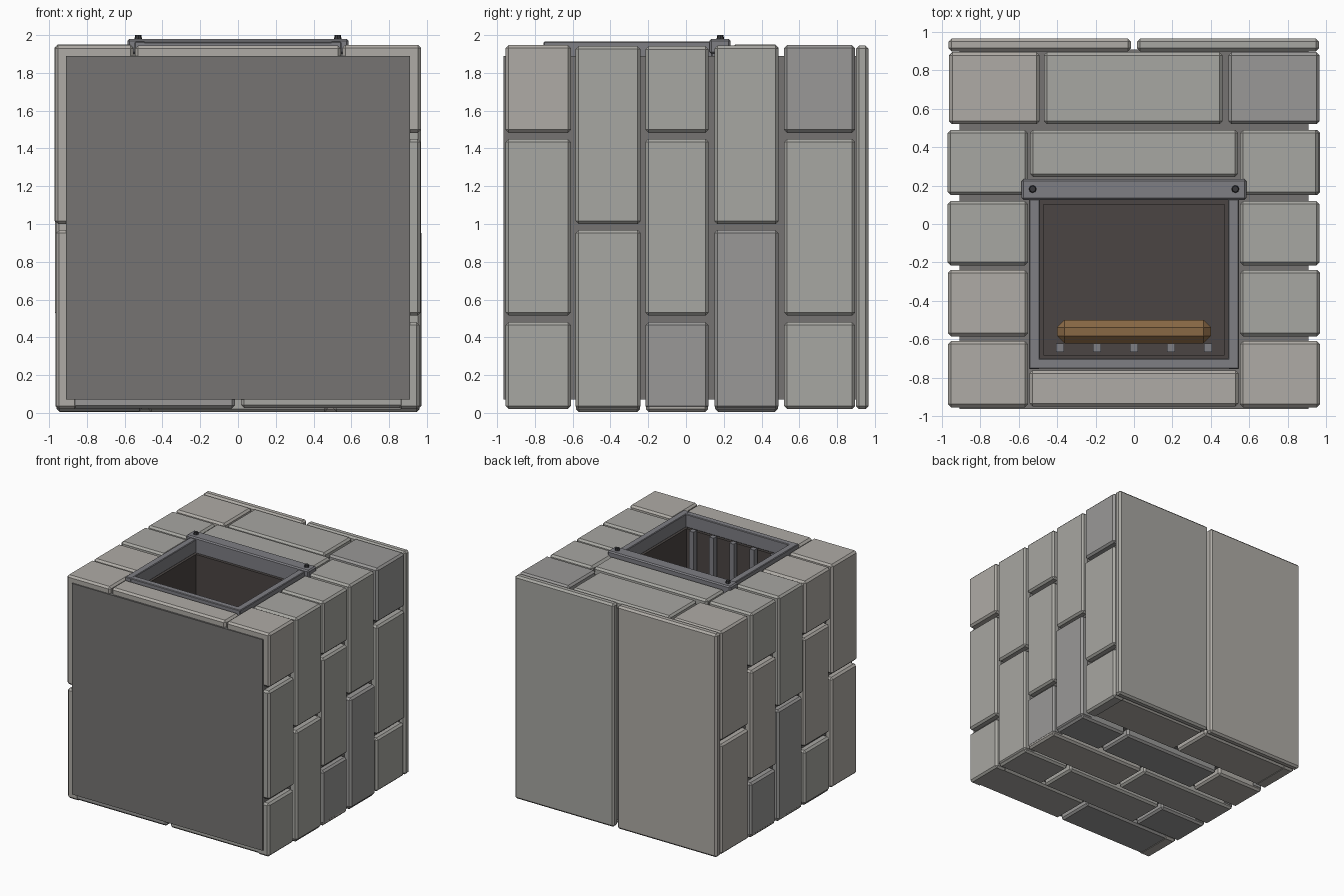
import bpy, bmesh, math, random
from mathutils import Matrix

if "Cube" in bpy.data.objects:
    bpy.data.objects.remove(bpy.data.objects["Cube"])

random.seed(4)


def material(name, r, g, b):
    m = bpy.data.materials.new(name)
    m.diffuse_color = (r, g, b, 1)
    m.use_nodes = True
    m.node_tree.nodes["Principled BSDF"].inputs["Base Color"].default_value = m.diffuse_color
    return m


STONE = [material("stone_light", .43, .41, .38), material("stone_mid", .39, .385, .36),
         material("stone_dark", .32, .315, .31)]
MORTAR = material("mortar", .18, .175, .17)
IRON = material("iron", .21, .21, .23)
SOOT = material("soot", .07, .06, .057)
WOOD = material("wood", .25, .14, .06)
BOLT = material("bolt", .04, .04, .045)


def finish(name, bm, mat):
    me = bpy.data.meshes.new(name)
    bm.to_mesh(me)
    bm.free()
    ob = bpy.data.objects.new(name, me)
    bpy.context.collection.objects.link(ob)
    me.materials.append(mat)
    return ob


def box(name, x, y, z, mat, bevel=0):
    """Box from (min, max) pairs, with optional chamfered edges."""
    bm = bmesh.new()
    size = [b - a for a, b in (x, y, z)]
    mid = [(a + b) / 2 for a, b in (x, y, z)]
    bmesh.ops.create_cube(bm, size=1, matrix=Matrix.Translation(mid) @ Matrix.Diagonal((*size, 1)))
    if bevel:
        bmesh.ops.bevel(bm, geom=bm.edges[:], offset=bevel, segments=1, affect='EDGES')
    return finish(name, bm, mat)


def brick(name, x, y, z):
    return box(name, x, y, z, random.choice(STONE), .016)


def jit():
    return random.uniform(-.006, .006)


# Mortar core with the firebox hole cut through its top
core = box("mortar_core", (-.91, .91), (-.965, .91), (.07, 1.89), MORTAR)
cutter = box("firebox_cutter", (-.497, .497), (-.707, .128), (1.03, 2.2), MORTAR)
cutter.hide_render = True
cutter.hide_viewport = True
cut = core.modifiers.new("firebox", 'BOOLEAN')
cut.object = cutter
cut.operation = 'DIFFERENCE'
cut.solver = 'EXACT'

# Side bricks in five courses; the topmost of each column is a corner block
ROWS = [(-.955, -.61), (-.585, -.24), (-.215, .12), (.15, .49), (.52, .895)]
THREE = [(.02, .48), (.515, 1.45), (1.483, 1.945)]
TWO = [(.02, .968), (1.0, 1.945)]
for r, y in enumerate(ROWS):
    for side in (-1, 1):
        cells = THREE if (r % 2 == 0) == (side > 0) else TWO
        for i, (z0, z1) in enumerate(cells):
            top = i == len(cells) - 1
            inner = (.493 if r == 4 else .553) if top else .85
            xs = sorted((side * inner, side * (.966 + jit())))
            brick("side_brick", xs, y, (z0, z1 + (jit() if top else 0)))

# Bottom bricks in running bond
for r, (y0, y1) in enumerate(ROWS):
    cuts = [-.96, 0, .96] if r % 2 == 0 else [-.96, -.49, .49, .96]
    z0 = .022 if r in (0, 4) else .002
    for a, b in zip(cuts, cuts[1:]):
        x0 = a + (.016 if a > -.9 else 0)
        x1 = b - (.016 if b < .9 else 0)
        brick("bottom_brick", (x0, x1), (y0 + .003, y1 - .003), (z0 + abs(jit()), .2))

# Top bricks above and below the opening
brick("top_middle_brick", (-.47, .462), (.52, .895), (1.7, 1.945))
brick("lintel_brick", (-.542, .542), (.245, .49), (1.7, 1.95))
brick("sill_brick", (-.545, .545), (-.95, -.762), (1.7, 1.945))

# Two large slabs covering the back
for x in ((-.966, -.015), (.015, .963)):
    brick("back_slab", x, (.9, .966), (.02, 1.945))

# Iron frame around the opening, with the bolted lintel bar
for s in (-1, 1):
    box("frame_post", sorted((s * .49, s * .548)), (-.755, .14), (1.85, 1.965), IRON, .005)
    bm = bmesh.new()
    bmesh.ops.create_cone(bm, cap_ends=True, segments=8, radius1=.022, radius2=.016, depth=.03,
                          matrix=Matrix.Translation((s * .528, .182, 1.985)))
    finish("lintel_bolt", bm, BOLT)
box("frame_sill", (-.5, .5), (-.754, -.7), (1.85, 1.964), IRON, .005)
box("frame_lintel", (-.585, .585), (.125, .235), (1.9, 1.98), IRON, .01)
box("frame_head", (-.5, .5), (.125, .2), (1.85, 1.95), IRON)

# Sooty firebox lining: four walls and a rear panel
for s in (-1, 1):
    box("firebox_wall", sorted((s * .472, s * .496)), (-.706, .127), (1.04, 1.85), SOOT)
box("firebox_floor", (-.475, .475), (-.706, -.682), (1.04, 1.849), SOOT)
box("firebox_ceiling", (-.475, .475), (.102, .127), (1.04, 1.849), SOOT)
box("firebox_rear", (-.49, .49), (-.7, .12), (1.035, 1.06), SOOT)

# Grate bars with a log resting on them
for x in (-.385, -.193, 0, .193, .385):
    box("grate_bar", (x - .021, x + .021), (-.668, -.622), (1.06, 1.87), IRON)
box("log", (-.4, .4), (-.622, -.5), (1.28, 1.42), WOOD, .038)
